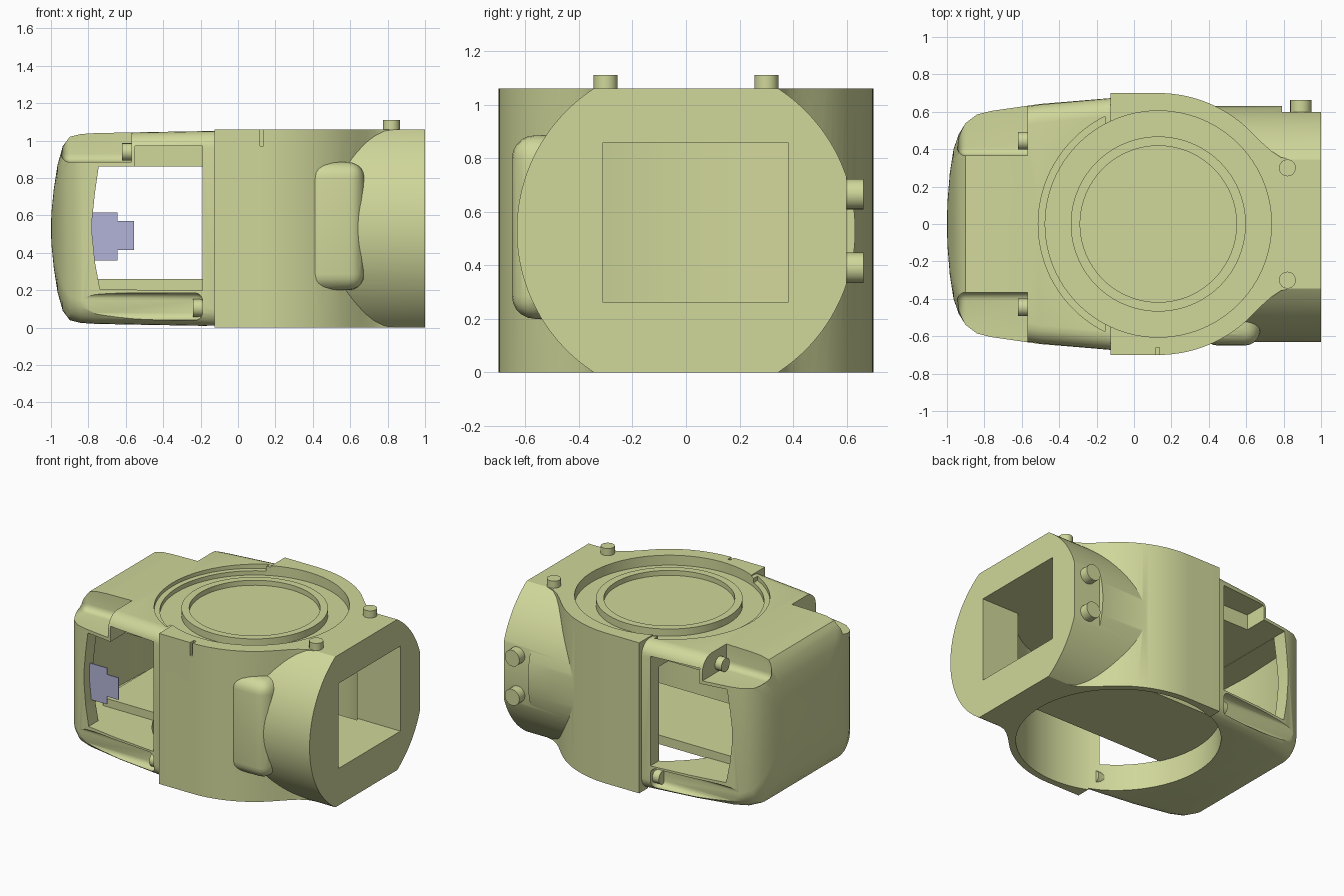
import bpy, bmesh, math
from mathutils import Matrix

if "Cube" in bpy.data.objects:
    bpy.data.objects.remove(bpy.data.objects["Cube"], do_unlink=True)


def material(name, rgb):
    m = bpy.data.materials.new(name)
    m.use_nodes = True
    m.diffuse_color = (*rgb, 1)
    m.node_tree.nodes["Principled BSDF"].inputs["Base Color"].default_value = (*rgb, 1)
    return m


OLIVE = material("olive casting", (0.635, 0.68, 0.325))
VIOLET = material("violet tab", (0.45, 0.45, 0.69))
CX, MID = 0.13, 0.53          # drum centre, half height


def finish(name, bm, mat=OLIVE):
    bmesh.ops.recalc_face_normals(bm, faces=bm.faces)
    me = bpy.data.meshes.new(name)
    bm.to_mesh(me)
    bm.free()
    ob = bpy.data.objects.new(name, me)
    bpy.context.scene.collection.objects.link(ob)
    me.materials.append(mat)
    return ob


def loft(name, rings, mat=OLIVE):
    """Skin a closed solid through rings of equal point count."""
    bm = bmesh.new()
    loops = [[bm.verts.new(p) for p in ring] for ring in rings]
    bm.faces.new(loops[0])
    bm.faces.new(loops[-1])
    n = len(loops[0])
    for a, b in zip(loops, loops[1:]):
        for i in range(n):
            bm.faces.new((a[i], a[(i + 1) % n], b[(i + 1) % n], b[i]))
    return finish(name, bm, mat)


def prism(name, pts, axis, lo, hi, mat=OLIVE):
    """Extrude a 2D outline along an axis."""
    place = {"x": lambda u, v, w: (w, u, v), "y": lambda u, v, w: (u, w, v),
             "z": lambda u, v, w: (u, v, w)}[axis]
    return loft(name, [[place(u, v, w) for u, v in pts] for w in (lo, hi)], mat)


def circle(cx, cy, r, n=96):
    return [(cx + r * math.cos(2 * math.pi * i / n), cy + r * math.sin(2 * math.pi * i / n))
            for i in range(n)]


def rounded_ring(x, w, h, r):
    """Rounded rectangle in the plane of a given x."""
    ring = []
    for sy, sz, a0 in ((1, 1, 0), (-1, 1, 90), (-1, -1, 180), (1, -1, 270)):
        for t in range(0, 91, 15):
            a = math.radians(a0 + t)
            ring.append((x, sy * (w - r) + r * math.cos(a), MID + sz * (h - r) + r * math.sin(a)))
    return ring


def box(name, x0, x1, y0, y1, z0, z1, bevel=0):
    bm = bmesh.new()
    bmesh.ops.create_cube(bm, size=1, matrix=Matrix.Translation(
        ((x0 + x1) / 2, (y0 + y1) / 2, (z0 + z1) / 2)) @ Matrix.Diagonal(
        (x1 - x0, y1 - y0, z1 - z0, 1)))
    if bevel:
        bmesh.ops.bevel(bm, geom=bm.edges[:], offset=bevel, segments=5,
                        profile=0.5, affect="EDGES")
    return finish(name, bm)


def combine(target, other, op):
    mod = target.modifiers.new("cut", "BOOLEAN")
    mod.operation, mod.object, mod.solver = op, other, "EXACT"
    bpy.context.view_layer.objects.active = target
    bpy.ops.object.modifier_apply(modifier=mod.name)
    bpy.data.objects.remove(other, do_unlink=True)


def cut(other):
    combine(housing, other, "DIFFERENCE")


def mirrored(half):
    """Close a half outline by reflecting its second coordinate."""
    return half + [(u, -v) for u, v in reversed(half) if v > 1e-6]


# Drum: straight flanks, arc, then a concave flare into the neck
arc = [(CX + 0.70 * math.sin(math.radians(a)), 0.70 * math.cos(math.radians(a)))
       for a in range(0, 43, 3)]
flare = [(0.645, 0.475), (0.69, 0.43), (0.735, 0.39), (0.785, 0.357), (0.84, 0.345)]
housing = prism("housing", mirrored([(-0.125, 0.70)] + arc + flare), "z", 0, 2 * MID)

# Neck: round tube trimmed flat above and below
neck = prism("neck", circle(0, MID, 0.632, 128), "x", 0.3, 1.0)
combine(neck, box("trim", 0.2, 1.1, -1, 1, 0, 2 * MID), "INTERSECT")
combine(housing, neck, "UNION")
combine(housing, box("front_bulge", 0.365, 0.675, -0.65, -0.3, 0.20, 0.885, 0.085), "UNION")

# Cage: rounded box closing in a shallow dome (x, half width, half height, corner radius)
cage_sections = [(-0.1, 0.675, 0.522, 0.09), (-0.5, 0.642, 0.515, 0.10), (-0.76, 0.605, 0.51, 0.11),
                 (-0.84, 0.585, 0.505, 0.12), (-0.90, 0.54, 0.49, 0.13), (-0.937, 0.48, 0.44, 0.14),
                 (-0.965, 0.40, 0.34, 0.14), (-0.985, 0.27, 0.21, 0.11), (-0.997, 0.12, 0.09, 0.05),
                 (-1.0, 0.03, 0.02, 0.01)]
combine(housing, loft("cage", [rounded_ring(*s) for s in cage_sections]), "UNION")

# Inner cavity, open base and square neck duct
cut(prism("cavity", mirrored([(0.1, 0.5), (-0.80, 0.5), (-0.88, 0.44), (-0.92, 0.32), (-0.935, 0.0)]),
          "z", 0.202, 0.86))
cut(prism("drum_bore", circle(CX, 0, 0.655), "z", -0.1, 0.861))
cut(box("duct", 0.4, 1.1, -0.31, 0.38, 0.26, 0.859))

# Side windows with a bowed end
bow = [(-0.738, 0.205), (-0.765, 0.35), (-0.78, 0.50), (-0.78, 0.58), (-0.765, 0.72), (-0.745, 0.862)]
cut(prism("window", bow + [(-0.19, 0.862), (-0.19, 0.198)], "y", -1, 1))

for s in (-1, 1):
    def sidebox(name, x0, x1, y0, z0, z1, bevel=0):
        lo, hi = sorted((s * y0, s * 0.9))
        return box(name, x0, x1, lo, hi, z0, z1, bevel)
    # Upper corner pockets, slots below the upper rails, grooves in the lower rails
    pocket = sidebox("pocket", -0.945, -0.57, 0.365, 0.885, 1.3, 0.045)
    for v in pocket.data.vertices:
        if v.co.x > -0.7:
            v.co.x = -0.57
    cut(pocket)
    cut(sidebox("rail_slot", -0.55, -0.19, 0.47, 0.84, 0.97))
    cut(sidebox("lower_groove", -0.89, -0.19, 0.588, 0.04, 0.185, 0.04))

# Top recess with a wider step on the cage side, timing notch and flat seat behind the neck
cut(prism("recess", circle(CX, 0, 0.605), "z", 0.99, 1.2))
cut(prism("recess_step", [(u, v) for u, v in circle(CX, 0, 0.642) if u < -0.125], "z", 1.02, 1.2))
cut(box("notch", 0.117, 0.137, -0.75, -0.66, 0.97, 1.2))
cut(box("seat", 0.79, 1.1, 0.60, 0.8, 0.2, 0.86))

# Raised ring on the lid
ring = prism("lid_ring", circle(CX, 0, 0.468), "z", 0.98, 1.04)
combine(ring, prism("ring_hole", circle(CX, 0, 0.418), "z", 1.005, 1.2), "DIFFERENCE")

# Floor plate bridging the open base
floor = box("floor_plate", -0.85, 0.79, -0.29, 0.36, 0.195, 0.259)

# Studs and screws
parts = [housing, ring, floor]
for s, label in ((-1, "front"), (1, "back")):
    parts += [
        prism(label + "_top_stud", circle(0.82, 0.3 * s, 0.045, 24), "z", 1.04, 1.11),
        prism(label + "_upper_screw", circle(0.445 * s, 0.94, 0.047, 16), "x", -0.62, -0.55),
        prism(label + "_lower_screw", circle(0.60 * s, 0.105, 0.047, 16), "x", -0.24, -0.17),
    ]
for z, label in ((0.665, "upper"), (0.39, "lower")):
    parts.append(prism(label + "_seat_bolt", circle(0.892, z, 0.057, 20), "y", 0.57, 0.662))

# T-shaped tab in the front window
prism("window_tab", [(-0.785, 0.36), (-0.645, 0.36), (-0.645, 0.415), (-0.555, 0.415),
                     (-0.555, 0.57), (-0.645, 0.57), (-0.645, 0.615), (-0.785, 0.615)],
      "y", -0.539, -0.531, VIOLET)

# Smooth the curved surfaces, keep edges crisp
for ob in parts:
    bpy.ops.object.select_all(action="DESELECT")
    ob.select_set(True)
    bpy.context.view_layer.objects.active = ob
    bpy.ops.object.shade_smooth_by_angle(angle=math.radians(28))
